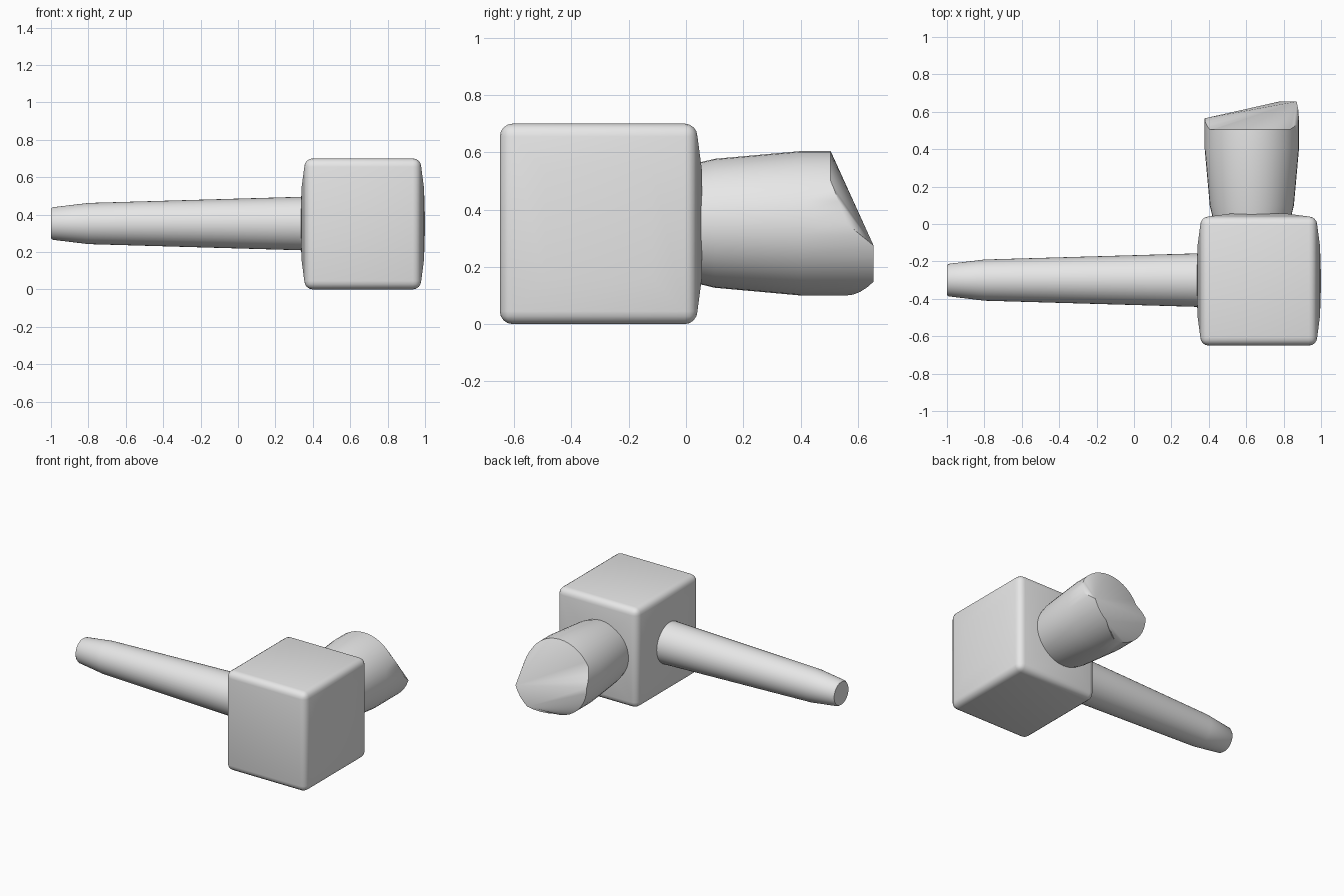
import bpy, bmesh
from math import sin, cos, radians, tau, pi
from mathutils import Vector

if "Cube" in bpy.data.objects:
    bpy.data.objects.remove(bpy.data.objects["Cube"])

grey = bpy.data.materials.new("plain_grey")
grey.use_nodes = True
grey.diffuse_color = (0.8, 0.8, 0.8, 1)
grey.node_tree.nodes["Principled BSDF"].inputs["Base Color"].default_value = (0.8, 0.8, 0.8, 1)

SIDES = 40


def finish(name, bm, angle):
    bmesh.ops.recalc_face_normals(bm, faces=bm.faces)
    mesh = bpy.data.meshes.new(name)
    bm.to_mesh(mesh)
    bm.free()
    mesh.materials.append(grey)
    obj = bpy.data.objects.new(name, mesh)
    bpy.context.collection.objects.link(obj)
    bpy.ops.object.select_all(action='DESELECT')
    obj.select_set(True)
    bpy.context.view_layer.objects.active = obj
    bpy.ops.object.shade_smooth_by_angle(angle=radians(angle))


def loft(bm, rings):
    """Skin a list of point rings and return their vertices."""
    rings = [[bm.verts.new(p) for p in ring] for ring in rings]
    for a, b in zip(rings, rings[1:]):
        for i in range(SIDES):
            j = (i + 1) % SIDES
            bm.faces.new((a[i], a[j], b[j], b[i]))
    return rings


# Head: rounded block with pillowed back and side faces
bm = bmesh.new()
bmesh.ops.create_cube(bm, size=1)
for v in bm.verts:
    v.co = Vector((0.667, -0.305, 0.35)) + v.co * Vector((0.625, 0.69, 0.70))
bmesh.ops.bevel(bm, geom=bm.edges[:], offset=0.045, segments=4, profile=0.5, affect='EDGES')
bm.normal_update()
bulged = [f for f in bm.faces if f.calc_area() > 0.2 and (abs(f.normal.x) > 0.9 or f.normal.y > 0.9)]
for f in bulged:
    bmesh.ops.inset_region(bm, faces=[f], thickness=0.16, depth=0.015)
bmesh.ops.poke(bm, faces=bulged, offset=0.006)
finish("head_block", bm, 40)

# Handle: tapered round bar along x
bm = bmesh.new()
stations = [(0.45, 0.145), (0.34, 0.143), (-0.80, 0.11), (-0.99, 0.087), (-1.0, 0.08)]
rings = loft(bm, [[(x, -0.30 + r * cos(tau * i / SIDES), 0.352 + r * sin(tau * i / SIDES))
                   for i in range(SIDES)] for x, r in stations])
bm.faces.new(rings[0])
bm.faces.new(rings[-1])
finish("handle", bm, 35)

# Striking peg: flared round bar along y, its end cut to a slanted tip
RIM = [(0, 0.56), (36, 0.505), (153, 0.505), (180, 0.565), (270, 0.56),
       (306, 0.655), (342, 0.655), (360, 0.56)]


def rim_y(deg):
    for (a, ya), (b, yb) in zip(RIM, RIM[1:]):
        if a <= deg <= b:
            return ya + (yb - ya) * (deg - a) / (b - a)


def peg_ring(r, y_at):
    return [(0.63 + r * cos(tau * i / SIDES), y_at(360 * i / SIDES), 0.352 + r * sin(tau * i / SIDES))
            for i in range(SIDES)]


bm = bmesh.new()
stations = [(-0.05, 0.2), (0.05, 0.213), (0.10, 0.225), (0.40, 0.252)]
rings = loft(bm, [peg_ring(r, lambda d, y=y: y) for y, r in stations] + [peg_ring(0.252, rim_y)])
bm.faces.new(rings[0])
rim = rings[-1]
upper, lower, side = 38, 34, 20      # rim indices of the tip corners and the far side


def fan(hub, first, last):
    for i in range(first, last):
        bm.faces.new((rim[hub % SIDES], rim[i % SIDES], rim[(i + 1) % SIDES]))


fan(upper, upper + 1, side + SIDES)
bm.faces.new((rim[upper], rim[side], rim[lower]))
fan(lower, side, lower - 1)
fan(upper, lower, upper - 1)
finish("striking_peg", bm, 35)
